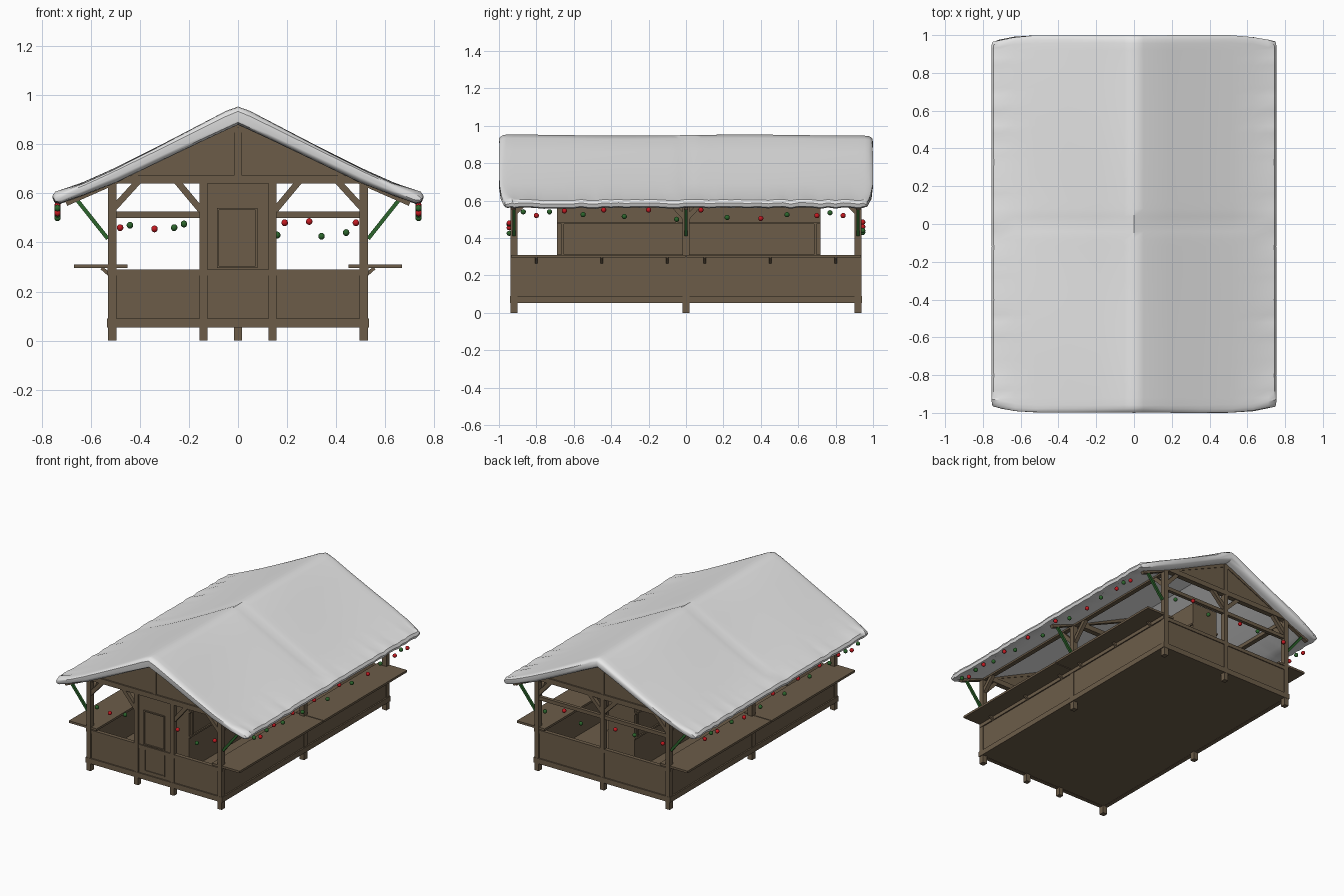
import bpy, bmesh, math, random
from mathutils import Vector, Matrix

if "Cube" in bpy.data.objects:
    bpy.data.objects.remove(bpy.data.objects["Cube"])
random.seed(4)

def mat(name, rgb):
    m = bpy.data.materials.new(name)
    m.diffuse_color = (*rgb, 1)
    m.use_nodes = True
    m.node_tree.nodes["Principled BSDF"].inputs["Base Color"].default_value = m.diffuse_color
    return m

WOOD = mat("brown wood", (0.15, 0.108, 0.066))
SNOW = mat("snow white", (0.8, 0.8, 0.8))
GREEN = mat("dark green", (0.025, 0.13, 0.025))
RED = mat("red", (0.55, 0.01, 0.015))

def finish(name, bm, material):
    bmesh.ops.recalc_face_normals(bm, faces=bm.faces)
    me = bpy.data.meshes.new(name)
    bm.to_mesh(me)
    bm.free()
    me.materials.append(material)
    ob = bpy.data.objects.new(name, me)
    bpy.context.collection.objects.link(ob)
    return ob

def box(bm, x0, x1, y0, y1, z0, z1):
    m = Matrix.Translation(((x0 + x1) / 2, (y0 + y1) / 2, (z0 + z1) / 2))
    bmesh.ops.create_cube(bm, size=1, matrix=m @ Matrix.Diagonal((x1 - x0, y1 - y0, z1 - z0, 1)))

def bar(bm, a, b, w):
    """Square bar from a to b."""
    a, b = Vector(a), Vector(b)
    d = b - a
    m = Matrix.Translation((a + b) / 2) @ d.to_track_quat('Z', 'Y').to_matrix().to_4x4()
    bmesh.ops.create_cube(bm, size=1, matrix=m @ Matrix.Diagonal((w, w, d.length, 1)))

def frame(bm, x0, x1, y0, y1, z0, z1, t):
    """Raised rectangular moulding in the xz plane."""
    box(bm, x0, x1, y0, y1, z0, z0 + t)
    box(bm, x0, x1, y0, y1, z1 - t, z1)
    box(bm, x0, x0 + t, y0, y1, z0 + t, z1 - t)
    box(bm, x1 - t, x1, y0, y1, z0 + t, z1 - t)

# floor and bottom sill
bm = bmesh.new()
box(bm, -0.51, 0.51, -0.92, 0.92, 0.055, 0.075)
for s in (-1, 1):
    box(bm, s * 0.52 - 0.014, s * 0.52 + 0.014, -0.94, 0.94, 0.053, 0.09)
    box(bm, -0.51, 0.51, s * 0.925 - 0.014, s * 0.925 + 0.014, 0.053, 0.09)
finish("floor_and_sills", bm, WOOD)

# posts with feet
bm = bmesh.new()
for x in (-0.512, 0.512):
    for y in (-0.92, 0, 0.92):
        box(bm, x - 0.017, x + 0.017, y - 0.018, y + 0.018, 0, 0.655)
for x in (-0.14, 0.14):
    box(bm, x - 0.016, x + 0.016, -0.937, -0.904, 0, 0.645)
box(bm, -0.016, 0.016, 0.904, 0.937, 0, 0.645)
finish("posts", bm, WOOD)

# low walls with top rails
bm = bmesh.new()
for s in (-1, 1):
    box(bm, s * 0.514 - 0.01, s * 0.514 + 0.01, -0.92, 0.92, 0.09, 0.29)
    box(bm, s * 0.518 - 0.014, s * 0.518 + 0.014, -0.935, 0.935, 0.27, 0.295)
    box(bm, -0.51, 0.51, s * 0.92 - 0.01, s * 0.92 + 0.01, 0.09, 0.28)
    box(bm, -0.51, 0.51, s * 0.922 - 0.014, s * 0.922 + 0.014, 0.265, 0.29)
finish("low_walls", bm, WOOD)

# side counters and their brackets
bm = bmesh.new()
for s in (-1, 1):
    for y0, y1 in ((-0.935, -0.003), (0.003, 0.935)):
        xa, xb = sorted((s * 0.45, s * 0.667))
        box(bm, xa, xb, y0, y1, 0.295, 0.31)
    for y in (-0.8, -0.45, -0.1, 0.1, 0.45, 0.8):
        bar(bm, (s * 0.525, y, 0.27), (s * 0.555, y, 0.296), 0.014)
finish("counters", bm, WOOD)

# front door panel and mouldings
bm = bmesh.new()
box(bm, -0.155, 0.155, -0.928, -0.912, 0.09, 0.645)
frame(bm, -0.085, 0.08, -0.936, -0.926, 0.295, 0.54, 0.008)
frame(bm, -0.08, 0.08, -0.936, -0.926, 0.11, 0.27, 0.008)
box(bm, -0.125, 0.125, -0.934, -0.926, 0.275, 0.288)
finish("front_door", bm, WOOD)

# inner core cabinet with framed sides
bm = bmesh.new()
box(bm, -0.1, 0.1, -0.69, 0.72, 0.07, 0.64)
for s in (-1, 1):
    xa, xb = s * 0.104 - 0.006, s * 0.104 + 0.006
    box(bm, xa, xb, -0.69, 0.72, 0.475, 0.487)
    box(bm, xa, xb, -0.69, 0.72, 0.3, 0.312)
    for y in (-0.665, 0.685):
        box(bm, xa, xb, y, y + 0.012, 0.312, 0.475)
finish("inner_cabinet", bm, WOOD)

# tie beams, wall plates, rafters and back window rail
bm = bmesh.new()
for y in (-0.92, 0, 0.92):
    box(bm, -0.51, 0.51, y - 0.018, y + 0.018, 0.64, 0.675)
    for s in (-1, 1):
        bar(bm, (0, y, 0.868), (s * 0.7, y, 0.56), 0.024)
for s in (-1, 1):
    box(bm, s * 0.51 - 0.016, s * 0.51 + 0.016, -0.92, 0.92, 0.62, 0.652)
box(bm, -0.51, 0.51, 0.908, 0.932, 0.5, 0.525)
finish("roof_frame", bm, WOOD)

# gable triangles with centre strut
bm = bmesh.new()
for y in (-0.92, 0.92):
    tri = [(-0.44, 0.67), (0.44, 0.67), (0, 0.88)]
    f = [[bm.verts.new((x, y + o, z)) for x, z in tri] for o in (-0.008, 0.008)]
    bm.faces.new(f[0])
    bm.faces.new(f[1])
    for i in range(3):
        j = (i + 1) % 3
        bm.faces.new((f[0][i], f[0][j], f[1][j], f[1][i]))
    box(bm, -0.014, 0.014, y - 0.015, y + 0.015, 0.67, 0.87)
finish("gables", bm, WOOD)

# diagonal wooden braces
bm = bmesh.new()
for s in (-1, 1):
    for y in (-0.92, 0.92):
        bar(bm, (s * 0.505, y, 0.54), (s * 0.405, y, 0.65), 0.026)
        bar(bm, (s * 0.51, y, 0.53), (s * 0.51, y * 0.88, 0.64), 0.026)
        bar(bm, (s * 0.51, 0, 0.5), (s * 0.51, math.copysign(0.12, y), 0.63), 0.026)
    bar(bm, (s * 0.15, -0.92, 0.53), (s * 0.25, -0.92, 0.65), 0.026)
    bar(bm, (0, 0.92, 0.54), (s * 0.11, 0.92, 0.65), 0.026)
finish("wood_braces", bm, WOOD)

# green eave struts
bm = bmesh.new()
for s in (-1, 1):
    for y in (-0.92, 0, 0.92):
        bar(bm, (s * 0.53, y, 0.415), (s * 0.665, y, 0.585), 0.016)
finish("eave_struts", bm, GREEN)

# snow roof: half profile mirrored, lofted along y with rounded ends
half = [(0.0, 0.95), (0.05, 0.932), (0.18, 0.864), (0.35, 0.776), (0.52, 0.692), (0.63, 0.643),
        (0.71, 0.613), (0.742, 0.603), (0.753, 0.585), (0.745, 0.566), (0.722, 0.56),
        (0.64, 0.588), (0.5, 0.642), (0.3, 0.738), (0.12, 0.824), (0, 0.879)]
ring = half + [(-x, z) for x, z in reversed(half[1:-1])]
N = 48
ends = [(1.0, 0.45), (0.994, 0.72), (0.98, 0.93)]
stations = [(-y, k) for y, k in ends] + [(-0.96 + 1.92 * i / N, 1) for i in range(N + 1)] \
    + [(y, k) for y, k in reversed(ends)]
bm = bmesh.new()
rows = []
for y, k in stations:
    wob = random.uniform(-0.004, 0.004)
    row = []
    for x, z in ring:
        mid = 0.915 - 0.45 * abs(x)               # centre line of the slab
        zz = mid + (z - mid) * k
        xx = x * (1 - 0.02 * (1 - k))
        edge = abs(x) > 0.7
        if edge:
            xx += math.copysign(wob, x) * 0.6
            zz += wob
        elif z > mid:                              # soft billows and a dip at the middle
            zz += 0.003 * math.sin(5 * y + 4 * x) - 0.006 * math.exp(-(y / 0.03) ** 2) * (abs(x) > 0.01)
        yy = y
        if abs(y) > 0.95:
            yy -= math.copysign(0.03 * max(0, (abs(x) - 0.6) / 0.15) + random.uniform(0, 0.005), y)
        row.append(bm.verts.new((xx, yy, zz)))
    rows.append(row)
n = len(ring)
for a, b in zip(rows, rows[1:]):
    for i in range(n):
        bm.faces.new((a[i], a[(i + 1) % n], b[(i + 1) % n], b[i]))
H = len(half)
for r in (rows[0], rows[-1]):                      # end caps, strip across the slab
    for s in (0, 1):
        loop = r[:H] if s == 0 else [r[0]] + r[:H - 2:-1]
        for i in range(H // 2 - 1):
            bm.faces.new((loop[i], loop[i + 1], loop[H - 2 - i], loop[H - 1 - i]))
snow = finish("snow_roof", bm, SNOW)
bpy.context.view_layer.objects.active = snow
snow.select_set(True)
bpy.ops.object.shade_smooth_by_angle(angle=math.radians(40))
snow.select_set(False)

# hanging baubles: eaves on both sides, then front and back openings
eave = [(-.87, .54), (-.8, .52), (-.73, .54), (-.65, .545), (-.55, .525), (-.44, .55), (-.33, .515),
        (-.2, .55), (-.05, .5), (.08, .55), (.22, .51), (.4, .505), (.54, .525), (.7, .52), (.77, .535), (.84, .52)]
front = [(-.44, .47), (-.34, .455), (-.22, .475), (.19, .48), (.34, .425), (.48, .48)]
back = [(.44, .44), (.29, .485), (.16, .43), (-.11, .46), (-.26, .46), (-.48, .46)]
spots = [(s * 0.735, y, z) for s in (-1, 1) for y, z in eave]
spots += [(x, -0.945, z) for x, z in front] + [(x, 0.945, z) for x, z in back]
for name, par, m in (("green_baubles", 0, GREEN), ("red_baubles", 1, RED)):
    bm = bmesh.new()
    for p in spots[par::2]:
        bmesh.ops.create_uvsphere(bm, u_segments=10, v_segments=7, radius=0.014, matrix=Matrix.Translation(p))
    for f in bm.faces:
        f.smooth = True
    finish(name, bm, m)
